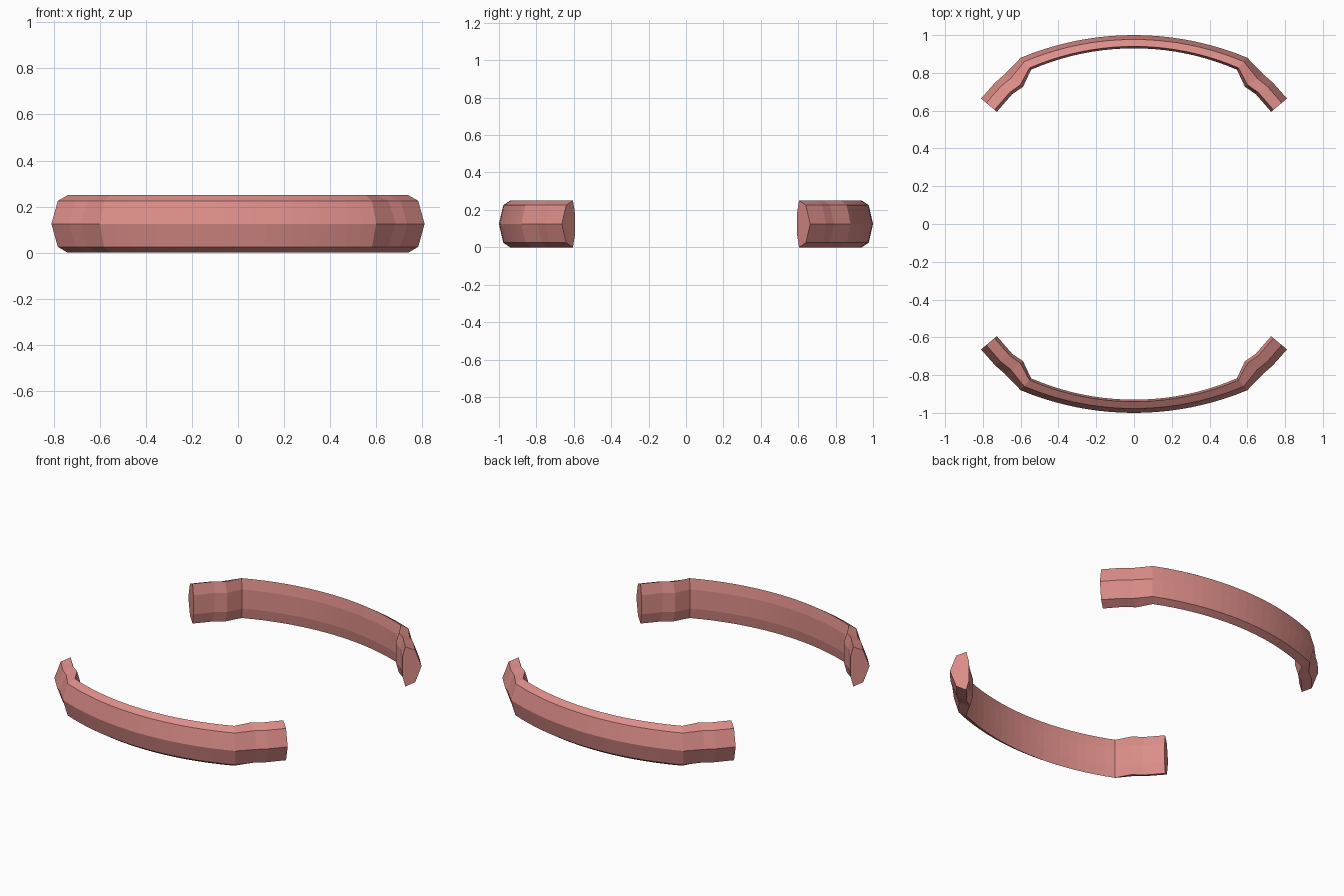
import bpy, bmesh, math

if "Cube" in bpy.data.objects:
    bpy.data.objects.remove(bpy.data.objects["Cube"])

mat = bpy.data.materials.new("salmon pink")
mat.diffuse_color = (0.72, 0.27, 0.25, 1)
mat.use_nodes = True
mat.node_tree.nodes["Principled BSDF"].inputs["Base Color"].default_value = mat.diffuse_color

# cross-section: (fraction from inner edge to outer edge, height)
SECTION = [(0, 0.065), (0.15, 0), (0.67, 0.025), (1, 0.125),
           (0.67, 0.225), (0.15, 0.25), (0, 0.185)]


def arc(x, top, radius):
    return (x, top - radius + math.sqrt(radius * radius - x * x))


# plan stations: (inner point, outer point) for the bowed middle
STEPS = 20
stations = []
for i in range(STEPS + 1):
    t = -1 + 2 * i / STEPS
    stations.append((arc(0.545 * t, 0.93, 1.37), arc(0.6 * t, 1.0, 1.56)))

# stepped-in end pieces, mirrored left and right
ends = [((0.587, 0.727), (0.685, 0.792)),
        ((0.645, 0.687), (0.735, 0.749)),
        ((0.726, 0.594), (0.81, 0.664))]
left = [((-a[0], a[1]), (-b[0], b[1])) for a, b in reversed(ends)]
stations = left + stations + ends


def make_bar(name, side):
    bm = bmesh.new()
    rings = []
    for (ix, iy), (ox, oy) in stations:
        rings.append([bm.verts.new((ix + (ox - ix) * f, side * (iy + (oy - iy) * f), z))
                      for f, z in SECTION])
    n = len(SECTION)
    for a, b in zip(rings, rings[1:]):
        for k in range(n):
            bm.faces.new((a[k], a[(k + 1) % n], b[(k + 1) % n], b[k]))
    bm.faces.new(rings[0])
    bm.faces.new(rings[-1])
    bmesh.ops.recalc_face_normals(bm, faces=bm.faces)
    mesh = bpy.data.meshes.new(name)
    bm.to_mesh(mesh)
    bm.free()
    mesh.materials.append(mat)
    bpy.context.collection.objects.link(bpy.data.objects.new(name, mesh))


make_bar("front_curved_bar", -1)
make_bar("back_curved_bar", 1)
